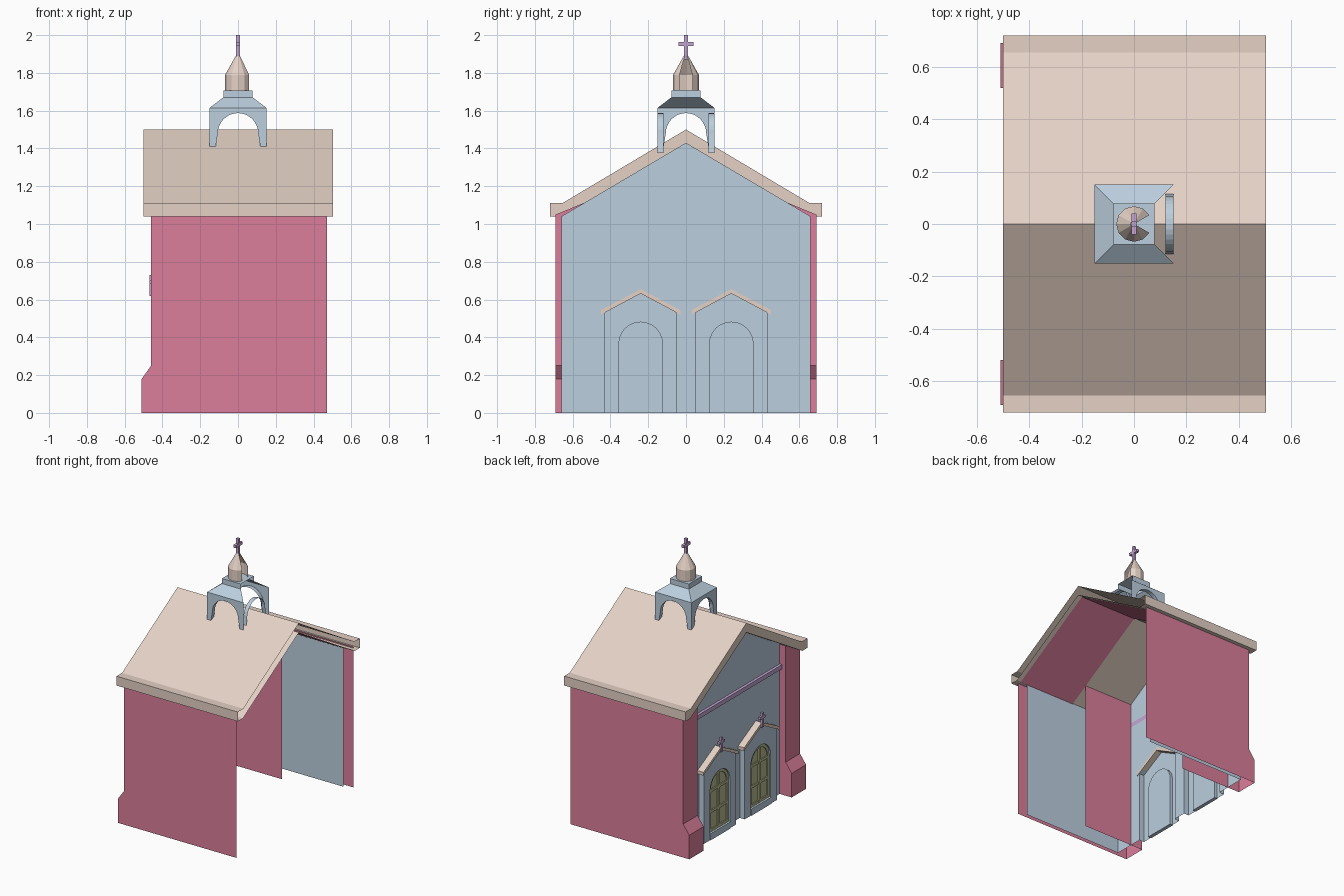
import bpy, bmesh
from math import sin, cos, pi, radians

if "Cube" in bpy.data.objects:
    bpy.data.objects.remove(bpy.data.objects["Cube"])


def material(name, rgb):
    m = bpy.data.materials.new(name)
    m.diffuse_color = (*rgb, 1)
    m.use_nodes = True
    m.node_tree.nodes["Principled BSDF"].inputs["Base Color"].default_value = m.diffuse_color
    return m


RED = material("red_wall", (0.72, 0.21, 0.33))
BLUE = material("blue_wall", (0.50, 0.62, 0.73))
TAN = material("tan_roof", (0.78, 0.64, 0.56))
PURPLE = material("purple_trim", (0.55, 0.38, 0.65))
OLIVE = material("olive_door", (0.48, 0.50, 0.27))


def sheet(name, polys, mat):
    """Object made from a list of polygons, with shared corners welded."""
    bm = bmesh.new()
    for p in polys:
        bm.faces.new([bm.verts.new(v) for v in p])
    bmesh.ops.remove_doubles(bm, verts=bm.verts[:], dist=0.0005)
    bmesh.ops.recalc_face_normals(bm, faces=bm.faces[:])
    me = bpy.data.meshes.new(name)
    bm.to_mesh(me)
    bm.free()
    me.materials.append(mat)
    ob = bpy.data.objects.new(name, me)
    bpy.context.collection.objects.link(ob)
    return ob


def strip(pts, a, b, closed=False):
    """Quads joining a (y, z) path at x=a to the same path at x=b."""
    ends = list(zip(pts, pts[1:] + pts[:1]))
    if not closed:
        ends = ends[:-1]
    return [[(a, *p), (a, *q), (b, *q), (b, *p)] for p, q in ends]


def at_x(x, pts):
    return [(x, *p) for p in pts]


def prism(pts, a, b):
    return strip(pts, a, b, True) + [at_x(a, pts), at_x(b, pts)]


def box(x0, x1, y0, y1, z0, z1):
    return prism([(y0, z0), (y1, z0), (y1, z1), (y0, z1)], x0, x1)


def arch(c, foot, z0, r, spring, n=12):
    """Arched opening outline from the left foot to the right foot."""
    curve = [(c - r * cos(pi * i / n), spring + r * sin(pi * i / n)) for i in range(n + 1)]
    return [(c - foot, z0)] + curve + [(c + foot, z0)]


# Roof shell, open at the +x end
half = [(0.72, 1.04), (0.72, 1.11), (0.655, 1.11)]
roof = ([(0, 1.43), (0.66, 1.04)] + half + [(0, 1.5)]
        + [(-y, z) for y, z in half[::-1]] + [(-0.66, 1.04)])
sheet("roof", strip(roof, -0.5, 0.503, True) + [at_x(-0.5, roof)], TAN)

# Red outer walls with front piers and stepped buttresses
front = [(-0.51, 0), (-0.51, 0.18), (-0.46, 0.25)]
for s, side in ((-1, "near"), (1, "far")):
    yo, yi = s * 0.69, s * 0.52
    outer = front + [(-0.46, 1.05), (0.47, 1.05), (0.47, 0)]
    inner = front + [(-0.46, 1.12), (0, 1.12), (0, 0)]
    polys = [[(x, yo, z) for x, z in outer], [(x, yi, z) for x, z in inner]]
    for p, q in zip(front, front[1:]):
        polys.append([(p[0], yo, p[1]), (q[0], yo, q[1]), (q[0], yi, q[1]), (p[0], yi, p[1])])
    polys.append([(-0.46, yo, 0.25), (-0.46, yi, 0.25), (-0.46, yi, 1.12), (-0.46, yo, 1.05)])
    sheet(side + "_wall", polys, RED)
    # Ceiling under the rear half of the roof
    sheet(side + "_ceiling", [[(0, s * 0.66, 1.036), (0.47, s * 0.66, 1.036),
                               (0.47, 0, 1.425), (0, 0, 1.425)]], RED)

# Blue inner walls and gabled facade, notched for the two door bays
bays = (-0.24, 0.24)


def bay_outline(c):
    return [(c - 0.19, 0), (c - 0.19, 0.53), (c, 0.635), (c + 0.19, 0.53), (c + 0.19, 0)]


gable = [(-0.66, 0)]
for c in bays:
    gable += bay_outline(c)
gable += [(0.66, 0), (0.66, 1.04), (0, 1.43), (-0.66, 1.04)]
walls = [at_x(-0.41, gable)]
for y in (-0.66, 0.66):
    walls.append([(-0.41, y, 0), (0.41, y, 0), (0.41, y, 1.04), (-0.41, y, 1.04)])
sheet("facade", walls, BLUE)
sheet("facade_rail", box(-0.43, -0.41, -0.52, 0.52, 0.94, 0.972), PURPLE)


def cross(name, x, y, z0, z1, bar, arm, t):
    sheet(name, box(x - t, x + t, y - t, y + t, z0, z1)
          + box(x - t, x + t, y - arm, y + arm, bar - t, bar + t), PURPLE)


# Door bays
for i, c in enumerate(bays):
    n = f"_{i + 1}"
    opening = arch(c, 0.118, 0, 0.118, 0.365)
    outline = bay_outline(c)
    sheet("door_bay" + n, [at_x(-0.45, outline + opening[::-1])]
          + strip(outline, -0.45, -0.41) + strip(opening, -0.45, -0.428)
          + [at_x(-0.428, opening)], BLUE)
    sheet("door_sill" + n, box(-0.455, -0.428, c - 0.118, c + 0.118, 0, 0.05), BLUE)
    # Arched door with raised frame and glazing bars
    panel = arch(c, 0.116, 0.05, 0.116, 0.365)
    hole = arch(c, 0.096, 0.07, 0.096, 0.365)
    frame = [at_x(-0.44, [panel[k], panel[k + 1], hole[k + 1], hole[k]])
             for k in range(len(panel) - 1)]
    frame.append(at_x(-0.44, [panel[0], hole[0], hole[-1], panel[-1]]))
    frame += strip(hole, -0.44, -0.432, True) + [at_x(-0.432, panel)]
    sheet("door" + n, frame, OLIVE)
    bars = box(-0.442, -0.432, c - 0.012, c + 0.012, 0.06, 0.465)
    for z in (0.2, 0.355):
        bars += box(-0.44, -0.432, c - 0.1, c + 0.1, z - 0.01, z + 0.01)
    sheet("door_bars" + n, bars, OLIVE)
    # Gabled hood and small cross
    hood = [(c - 0.21, 0.545), (c, 0.655), (c + 0.21, 0.545),
            (c + 0.21, 0.52), (c, 0.632), (c - 0.21, 0.52)]
    sheet("door_hood" + n, prism(hood, -0.46, -0.405), TAN)
    cross("door_cross" + n, -0.46, c, 0.62, 0.73, 0.695, 0.03, 0.009)


# Belfry: four arched sides, the +x side left without its outer plates
def turn(k, d, u, z):
    a = k * pi / 2
    return (cos(a) * d - sin(a) * u, sin(a) * d + cos(a) * u, z)


opening = arch(0, 0.124, 1.375, 0.107, 1.48, 16)
plate = opening + [(0.15, 1.375), (0.15, 1.615), (-0.15, 1.615), (-0.15, 1.375)]
polys = []
for k in range(4):
    for p, q in zip(opening, opening[1:]):
        polys.append([turn(k, 0.15, *p), turn(k, 0.15, *q),
                      turn(k, 0.12, *q), turn(k, 0.12, *p)])
    if k == 0:
        continue
    polys.append([turn(k, 0.15, *p) for p in plate])
    steps = [(0.15, 1.615), (0.078, 1.67), (0.078, 1.708)]
    for (r0, z0), (r1, z1) in zip(steps, steps[1:]):
        polys.append([turn(k, r0, -r0, z0), turn(k, r0, r0, z0),
                      turn(k, r1, r1, z1), turn(k, r1, -r1, z1)])
polys.append([turn(k, 0.078, 0.078, 1.708) for k in range(4)])
sheet("belfry", polys, BLUE)

# Twelve-sided spire with the two +x segments open
rings = [(0.068, 1.708), (0.068, 1.79), (0.012, 1.89)]
polys = []
for k in range(1, 11):
    a, b = radians(30 * k), radians(30 * (k + 1))
    for (r0, z0), (r1, z1) in zip(rings, rings[1:]):
        polys.append([(r0 * cos(a), r0 * sin(a), z0), (r0 * cos(b), r0 * sin(b), z0),
                      (r1 * cos(b), r1 * sin(b), z1), (r1 * cos(a), r1 * sin(a), z1)])
sheet("spire", polys, TAN)
cross("spire_cross", 0, 0, 1.87, 2.0, 1.953, 0.04, 0.01)
